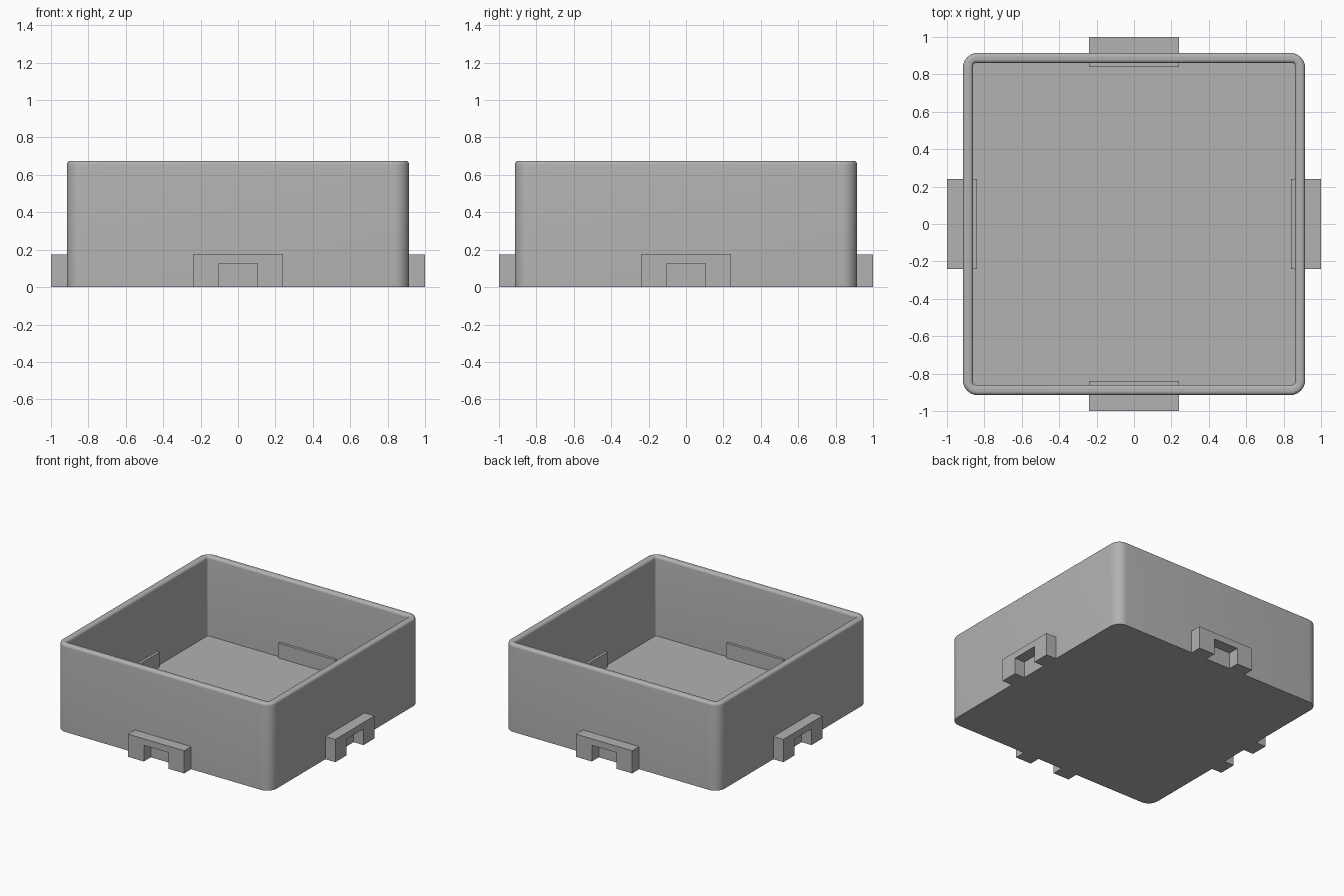
import bpy, bmesh, math
from mathutils import Matrix, Vector

if "Cube" in bpy.data.objects:
    bpy.data.objects.remove(bpy.data.objects["Cube"])

grey = bpy.data.materials.new("plain grey")
grey.diffuse_color = (0.445, 0.445, 0.445, 1)
grey.use_nodes = True
grey.node_tree.nodes["Principled BSDF"].inputs["Base Color"].default_value = grey.diffuse_color

OUT, INN, TOP, FLOOR, RIM = 0.915, 0.86, 0.675, 0.06, 0.02


def finish(name, bm, smooth=False):
    bmesh.ops.recalc_face_normals(bm, faces=bm.faces)
    mesh = bpy.data.meshes.new(name)
    bm.to_mesh(mesh)
    bm.free()
    mesh.materials.append(grey)
    obj = bpy.data.objects.new(name, mesh)
    bpy.context.collection.objects.link(obj)
    if smooth:
        bpy.ops.object.select_all(action='DESELECT')
        obj.select_set(True)
        bpy.context.view_layer.objects.active = obj
        bpy.ops.object.shade_smooth_by_angle(angle=math.radians(35))
    return obj


def rounded_square(bm, half, radius, z, steps=8):
    """Ring of vertices around a square with rounded corners."""
    ring = []
    for corner in range(4):
        mid = math.radians(45 + 90 * corner)
        cx = math.copysign(half - radius, math.cos(mid))
        cy = math.copysign(half - radius, math.sin(mid))
        for i in range(steps + 1):
            a = math.radians(90 * corner + 90 * i / steps)
            ring.append(bm.verts.new((cx + radius * math.cos(a), cy + radius * math.sin(a), z)))
    return ring


# Tray: one wall section, swept round the rounded square, closed by base and floor
section = [(OUT, 0.08, 0)]
for i in range(6):
    a = math.radians(90 * i / 5)
    d = RIM * (1 - math.cos(a))
    section.append((OUT - d, 0.08 - d, TOP - RIM + RIM * math.sin(a)))
for i in range(6):
    a = math.radians(90 * i / 5)
    d = RIM * (1 - math.sin(a))
    section.append((INN + d, 0.015 + d, TOP - RIM + RIM * math.cos(a)))
section.append((INN, 0.015, FLOOR))

bm = bmesh.new()
rings = [rounded_square(bm, *s) for s in section]
for low, high in zip(rings, rings[1:]):
    n = len(low)
    for i in range(n):
        j = (i + 1) % n
        bm.faces.new((low[i], low[j], high[j], high[i]))
bm.faces.new(rings[0])
bm.faces.new(rings[-1])
finish("tray", bm, smooth=True)


def extruded(name, outline, y0, y1, turn):
    """Extrude an x-z outline from y0 to y1, then turn it about z."""
    bm = bmesh.new()
    face = bm.faces.new([bm.verts.new((x, y0, z)) for x, z in outline])
    geom = bmesh.ops.extrude_face_region(bm, geom=[face])["geom"]
    moved = [g for g in geom if isinstance(g, bmesh.types.BMVert)]
    bmesh.ops.translate(bm, verts=moved, vec=Vector((0, y1 - y0, 0)))
    bmesh.ops.rotate(bm, verts=bm.verts, cent=(0, 0, 0), matrix=Matrix.Rotation(turn, 3, 'Z'))
    finish(name, bm)


# Notched clip outside and its backing plate inside, on each of the four walls
half_clip = [(0.24, 0.175), (0.24, 0), (0.105, 0), (0.105, 0.125)]
clip = half_clip + [(-x, z) for x, z in reversed(half_clip)]
plate = [(0.24, 0.175), (0.24, 0.04), (-0.24, 0.04), (-0.24, 0.175)]
for k, side in enumerate(("front", "right", "back", "left")):
    extruded(side + "_clip", clip, -1.0, -OUT, k * math.pi / 2)
    extruded(side + "_backing_plate", plate, -0.88, -0.84, k * math.pi / 2)
